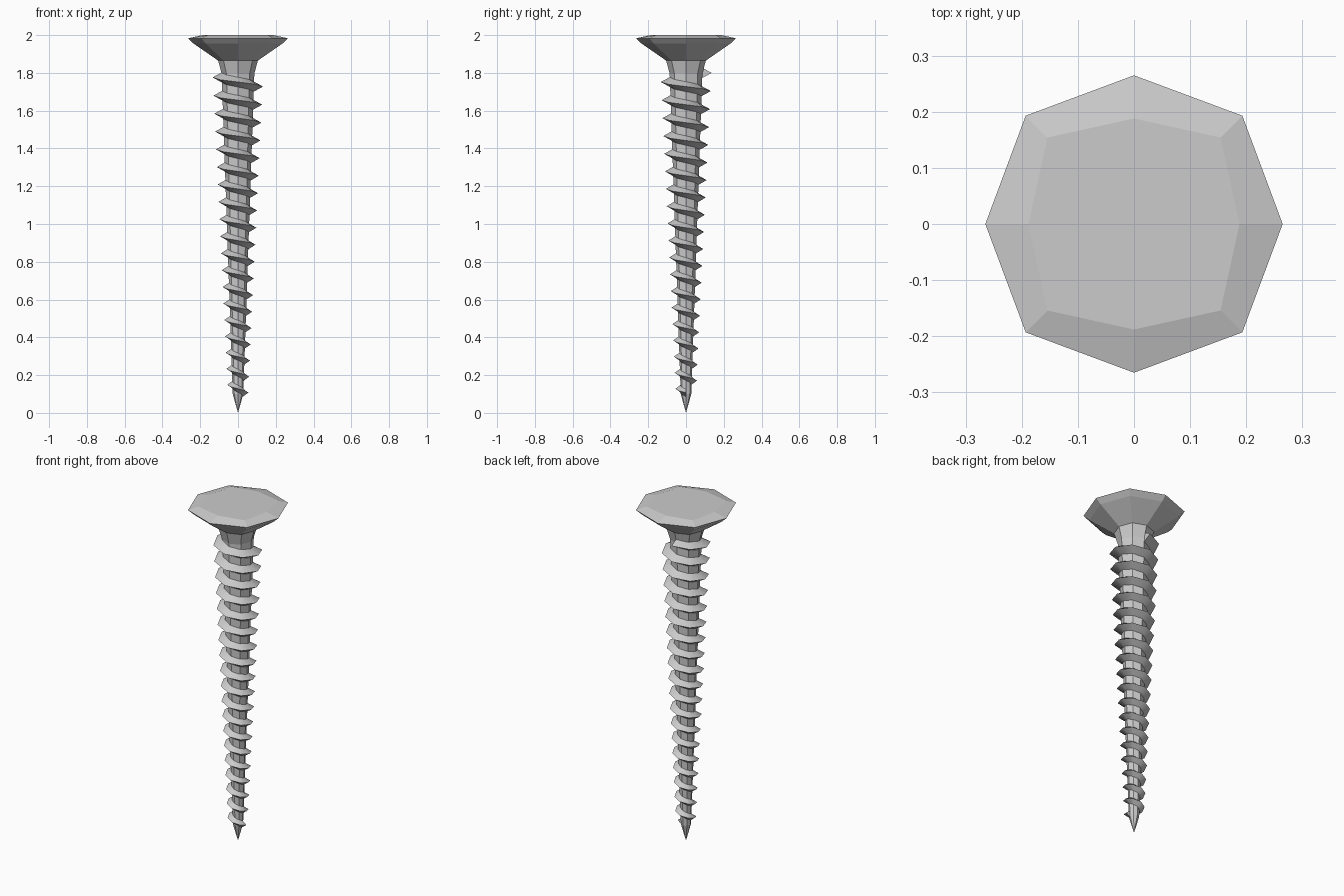
import bpy, bmesh
from math import cos, sin, pi

if "Cube" in bpy.data.objects:
    bpy.data.objects.remove(bpy.data.objects["Cube"])

SIDES = 8


def finish(name, bm, angle=None):
    bmesh.ops.recalc_face_normals(bm, faces=bm.faces)
    mesh = bpy.data.meshes.new(name)
    bm.to_mesh(mesh)
    bm.free()
    ob = bpy.data.objects.new(name, mesh)
    bpy.context.collection.objects.link(ob)
    if angle:
        bpy.ops.object.select_all(action='DESELECT')
        ob.select_set(True)
        bpy.context.view_layer.objects.active = ob
        bpy.ops.object.shade_smooth_by_angle(angle=angle)
    return ob


def bridge(bm, a, b):
    n = len(a)
    for i in range(n):
        bm.faces.new((a[i], a[(i + 1) % n], b[(i + 1) % n], b[i]))


def octagon_loft(name, rings):
    # each ring: radius on the axes, radius on the diagonals, height
    bm = bmesh.new()
    loops = []
    for ra, rd, z in rings:
        loop = []
        for i in range(SIDES):
            r, a = (rd if i % 2 else ra), i * 2 * pi / SIDES
            loop.append(bm.verts.new((r * cos(a), r * sin(a), z)))
        loops.append(loop)
    for a, b in zip(loops, loops[1:]):
        bridge(bm, a, b)
    bm.faces.new(loops[0])
    bm.faces.new(loops[-1])
    bmesh.ops.remove_doubles(bm, verts=bm.verts, dist=0.0005)
    return finish(name, bm)


def root_radius(z):
    return 0.028 + (z - 0.1) * 0.0345


def crest_radius(z):
    return 0.056 + (z - 0.13) * 0.048


# Countersunk head with a bevelled rim
octagon_loft("head", [
    (0.085, 0.085, 1.79), (0.105, 0.108, 1.865), (0.235, 0.242, 1.955),
    (0.265, 0.273, 1.983), (0.188, 0.218, 2.0)])

# Tapered shank with a sharp point
octagon_loft("shank", [
    (0.0, 0.0, 0.0), (0.028, 0.028, 0.1),
    (root_radius(1.8), root_radius(1.8), 1.8)])

# Helical thread: a triangular ridge with slowly shrinking pitch
bm = bmesh.new()
z, step, loops = 1.80, 2, []
while z > 0.10:
    a = step * 2 * pi / SIDES
    half = 0.021 + 0.004 * z
    root = root_radius(z) - 0.003
    section = ((root, z - half), (crest_radius(z), z), (root, z + half))
    loops.append([bm.verts.new((r * cos(a), r * sin(a), h)) for r, h in section])
    z -= (0.084 + 0.0075 * (z - 0.1)) / SIDES
    step += 1
for a, b in zip(loops, loops[1:]):
    bridge(bm, a, b)
bm.faces.new(loops[0])
bm.faces.new(loops[-1])
finish("thread", bm, 0.7)
